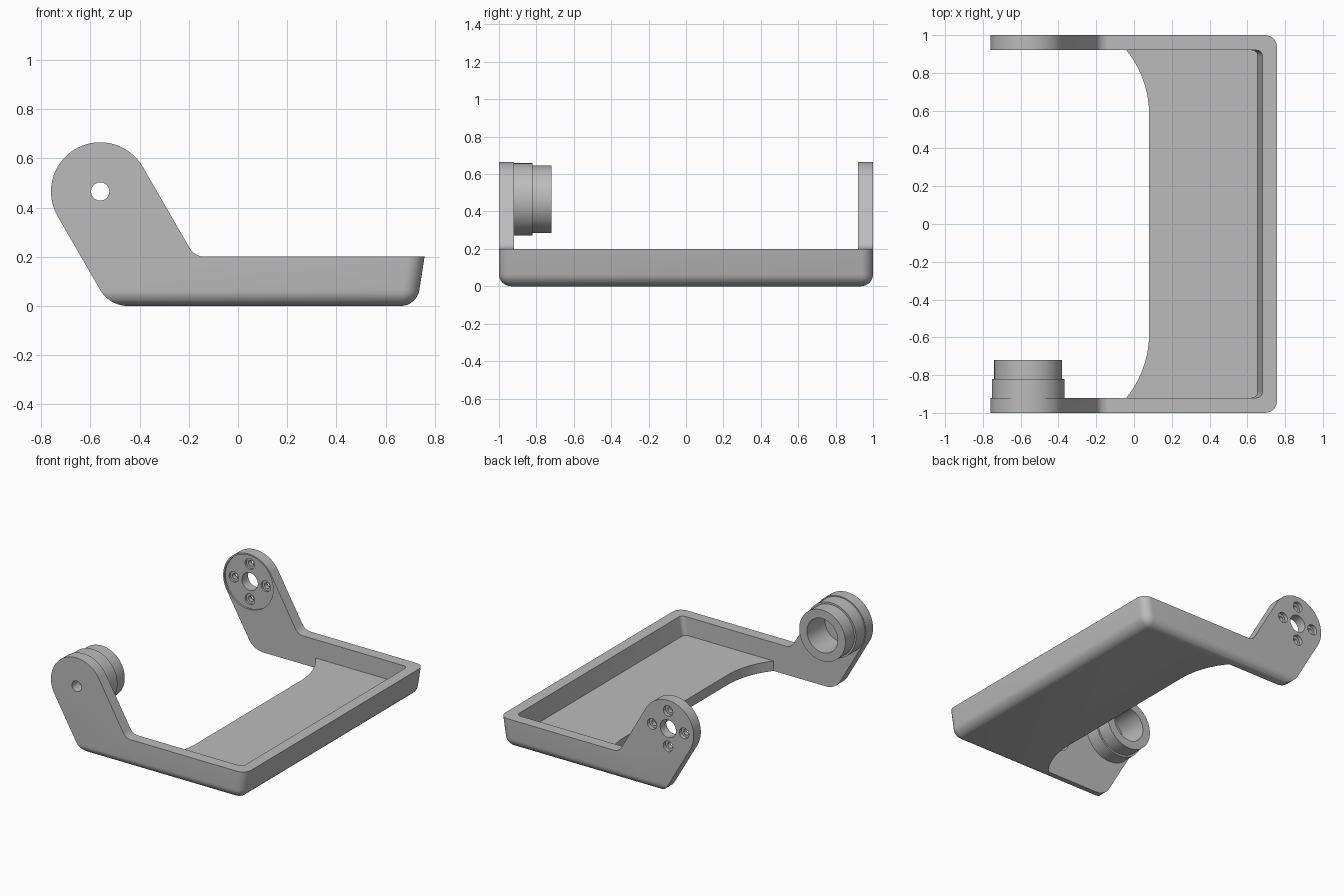
import bpy, bmesh
from math import sin, cos, tan, radians, pi
from mathutils import Vector

cube = bpy.data.objects.get("Cube")
if cube:
    bpy.data.objects.remove(cube, do_unlink=True)

grey = bpy.data.materials.new("grey plastic")
grey.use_nodes = True
colour = (0.5, 0.5, 0.5, 1)
grey.diffuse_color = colour
grey.node_tree.nodes["Principled BSDF"].inputs["Base Color"].default_value = colour

HUB_X, HUB_Z, HUB_R = -0.56, 0.465, 0.2   # pivot at the end of each arm
INNER = 0.92                              # inner face of the side walls
FLOOR = 0.07
RIM = 0.2


def make_object(name, bm):
    bmesh.ops.recalc_face_normals(bm, faces=bm.faces[:])
    mesh = bpy.data.meshes.new(name)
    bm.to_mesh(mesh)
    bm.free()
    obj = bpy.data.objects.new(name, mesh)
    mesh.materials.append(grey)
    bpy.context.collection.objects.link(obj)
    return obj


def prism(name, points, axis, start, end, radius=0, pick=None):
    """Extrude an outline along y or z, rounding the edges chosen by pick."""
    def place(p, d):
        return (p[0], d, p[1]) if axis == "y" else (p[0], p[1], d)
    bm = bmesh.new()
    face = bm.faces.new([bm.verts.new(place(p, start)) for p in points])
    new = bmesh.ops.extrude_face_region(bm, geom=[face])["geom"]
    shift = Vector(place((0, 0), end - start))
    bmesh.ops.translate(bm, vec=shift, verts=[v for v in new if isinstance(v, bmesh.types.BMVert)])
    bmesh.ops.recalc_face_normals(bm, faces=bm.faces[:])
    if pick:
        edges = [e for e in bm.edges if pick(e.verts[0].co, e.verts[1].co)]
        bmesh.ops.bevel(bm, geom=edges, offset=radius, segments=8, profile=0.5, affect="EDGES")
    return make_object(name, bm)


def arc(cx, cz, r, a0, a1, n):
    angles = [radians(a0 + (a1 - a0) * i / n) for i in range(n + 1)]
    return [(cx + r * cos(a), cz + r * sin(a)) for a in angles]


def disc(x, z, r, start, end):
    return prism("cutter", arc(x, z, r, 0, 352.5, 47), "y", start, end)


def combine(obj, tool, operation="DIFFERENCE"):
    mod = obj.modifiers.new("cut", "BOOLEAN")
    mod.operation, mod.solver, mod.object = operation, "EXACT", tool
    bpy.context.view_layer.objects.active = obj
    bpy.ops.object.modifier_apply(modifier=mod.name)
    bpy.data.objects.remove(tool, do_unlink=True)


def smooth(obj):
    bpy.ops.object.select_all(action="DESELECT")
    obj.select_set(True)
    bpy.context.view_layer.objects.active = obj
    bpy.ops.object.shade_smooth_by_angle(angle=radians(28))


# Rounded block with a leaning end wall
def outer_edge(a, b):
    bottom = a.z < 0.01 and b.z < 0.01
    along_side = bottom and abs(a.y - b.y) < 0.01
    end = a.x > 0 and b.x > 0 and min(a.z, b.z) < 0.01
    return along_side or end


end_top = 0.727 + 0.9 * 0.155
frame = prism("bracket_frame", [(-1, 0), (0.727, 0), (end_top, 0.9), (-1, 0.9)],
              "y", -1, 1, 0.065, outer_edge)

# Side outline: low wall rising into a slanted arm with a round end
drop = HUB_Z - HUB_R * 0.5
left_x = HUB_X - HUB_R * cos(pi / 6) + drop * tan(pi / 6)
right_x = HUB_X + HUB_R * cos(pi / 6) + (HUB_Z + HUB_R / 2 - RIM) * tan(pi / 6)
heel, neck = 0.13, 0.07
outline = arc(HUB_X, HUB_Z, HUB_R, 30, 210, 40)
outline += arc(left_x + heel * tan(pi / 6), heel, heel, 210, 268, 10)
outline += [(-0.42, -0.1), (1, -0.1), (1, RIM)]
outline += arc(right_x + neck * tan(pi / 6), RIM + neck, neck, 270, 210, 10)
combine(frame, prism("cutter", outline, "y", -1.1, 1.1), "INTERSECT")

# Tray cavity with rounded corners at the end wall
lean = 0.19
cavity = [(-2, FLOOR), (0.655, FLOOR), (0.655 + lean * 0.93, 1), (-2, 1)]
combine(frame, prism("cutter", cavity, "y", -INNER, INNER, 0.03,
                     lambda a, b: min(a.x, b.x) > 0 and abs(a.y - b.y) < 0.01))

# Open side of the floor, with curved corners
bend = 0.54
sweep = arc(0.08 - bend, 0.58, bend, 0, 39, 16)
sweep[-1] = (-0.04, INNER)
notch = [(-2, INNER), (-2, -INNER)] + [(x, -y) for x, y in reversed(sweep)] + sweep
combine(frame, prism("cutter", notch, "z", -0.5, 0.5))

# Pivot holes, shallow round recess and counterbored screw holes
combine(frame, disc(HUB_X, HUB_Z, 0.037, -1.1, -0.8))
combine(frame, disc(HUB_X, HUB_Z, 0.19, 0.85, INNER + 0.012))
combine(frame, disc(HUB_X, HUB_Z, 0.062, 0.8, 1.1))
for i in range(4):
    x = HUB_X + 0.125 * cos(i * pi / 2)
    z = HUB_Z + 0.125 * sin(i * pi / 2)
    combine(frame, disc(x, z, 0.02, 0.8, 1.1))
    combine(frame, disc(x, z, 0.037, 0.975, 1.1))
    combine(frame, disc(x, z, 0.037, 0.8, 0.945))
smooth(frame)

# Stepped hollow boss on the front arm
bm = bmesh.new()
section = [(0.12, -0.93), (0.193, -0.93), (0.193, -0.82), (0.18, -0.82), (0.18, -0.72), (0.12, -0.72)]
ring = [bm.verts.new((HUB_X + r, y, HUB_Z)) for r, y in section]
loop = [bm.edges.new((ring[i - 1], ring[i])) for i in range(len(ring))]
bmesh.ops.spin(bm, geom=ring + loop, cent=(HUB_X, 0, HUB_Z), axis=(0, 1, 0),
               angle=2 * pi, steps=64, use_merge=True)
bmesh.ops.remove_doubles(bm, verts=bm.verts[:], dist=0.0001)
smooth(make_object("pivot_boss", bm))
